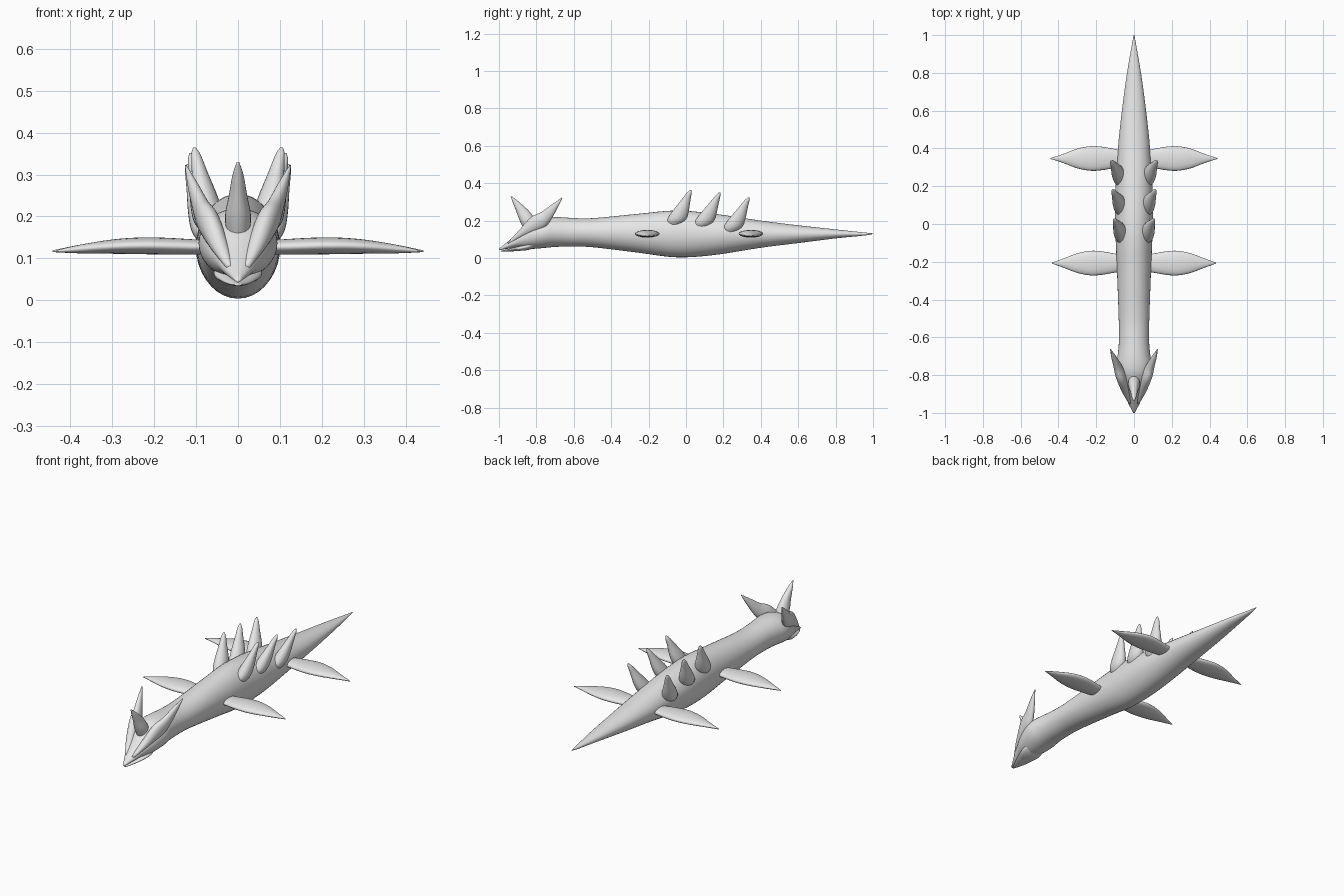
import bpy, bmesh, math
from mathutils import Vector

grey = bpy.data.materials.new("plain grey")
grey.diffuse_color = (0.8, 0.8, 0.8, 1)
X, Y, Z = Vector((1, 0, 0)), Vector((0, 1, 0)), Vector((0, 0, 1))


def smooth_path(pts, steps):
    """Catmull-Rom resampling of the section list."""
    pts = [Vector(p) for p in pts]
    p = [2 * pts[0] - pts[1]] + pts + [2 * pts[-1] - pts[-2]]
    out = []
    for i in range(1, len(p) - 2):
        a, b, c, d = p[i - 1:i + 3]
        for s in range(steps):
            t = s / steps
            out.append(0.5 * (2 * b + (c - a) * t + (2 * a - 5 * b + 4 * c - d) * t ** 2
                              + (3 * b - a - 3 * c + d) * t ** 3))
    return out + [pts[-1]]


def loft(name, sections, u, v, sides=24, steps=4, mirror=False):
    """Sections are (x, y, z, radius along u, radius along v)."""
    bm = bmesh.new()
    rings = []
    for s in smooth_path(sections, steps):
        c = Vector(s[:3])
        ru, rv = max(s[3], 0.001), max(s[4], 0.001)
        rings.append([bm.verts.new(c + u * ru * math.cos(a) + v * rv * math.sin(a))
                      for a in (2 * math.pi * k / sides for k in range(sides))])
    for r, q in zip(rings, rings[1:]):
        for k in range(sides):
            n = (k + 1) % sides
            bm.faces.new((r[k], r[n], q[n], q[k]))
    bm.faces.new(rings[0])
    bm.faces.new(rings[-1])
    bmesh.ops.recalc_face_normals(bm, faces=bm.faces)
    for f in bm.faces:
        f.smooth = True
    me = bpy.data.meshes.new(name)
    bm.to_mesh(me)
    bm.free()
    me.materials.append(grey)
    ob = bpy.data.objects.new(name, me)
    bpy.context.collection.objects.link(ob)
    if mirror:
        ob.modifiers.new("mirror", 'MIRROR')
    return ob


# body with head: y, bottom, top, half width
profile = [(-1.0, 0.042, 0.05, 0.004), (-0.95, 0.05, 0.09, 0.03), (-0.9, 0.055, 0.133, 0.052),
           (-0.85, 0.05, 0.178, 0.073), (-0.8, 0.05, 0.207, 0.088), (-0.75, 0.055, 0.218, 0.094),
           (-0.69, 0.06, 0.219, 0.086), (-0.62, 0.061, 0.215, 0.08), (-0.5, 0.058, 0.213, 0.081),
           (-0.25, 0.028, 0.237, 0.09), (-0.05, 0.004, 0.254, 0.098), (0.15, 0.016, 0.237, 0.1),
           (0.4, 0.055, 0.2, 0.085), (0.6, 0.08, 0.175, 0.064), (0.8, 0.105, 0.153, 0.037),
           (0.95, 0.12, 0.137, 0.011), (1.0, 0.128, 0.132, 0.002)]
loft("body", [(0, y, (b + t) / 2, w, (t - b) / 2) for y, b, t, w in profile], X, Z, 36)

# lower jaw, leaving a mouth slit
loft("lower_jaw", [(0, -0.99, 0.037, 0.006, 0.003), (0, -0.95, 0.041, 0.024, 0.007),
                   (0, -0.9, 0.05, 0.043, 0.012), (0, -0.84, 0.064, 0.058, 0.02),
                   (0, -0.78, 0.09, 0.05, 0.02)], X, Z)

# swept-back cheek horns growing out of the head sides
loft("cheek_horns", [(0.02, -0.95, 0.078, 0.008, 0.006), (0.045, -0.88, 0.13, 0.022, 0.022),
                     (0.07, -0.8, 0.185, 0.028, 0.045), (0.088, -0.75, 0.222, 0.021, 0.034),
                     (0.107, -0.705, 0.272, 0.013, 0.019), (0.125, -0.662, 0.322, 0.002, 0.002)],
     X, Vector((0, -0.7, 0.7)), mirror=True)

# nose horn leaning forward
loft("nose_horn", [(0, -0.83, 0.15, 0.026, 0.035), (0, -0.847, 0.2, 0.031, 0.042),
                   (0, -0.873, 0.25, 0.022, 0.035), (0, -0.91, 0.3, 0.013, 0.017),
                   (0, -0.935, 0.33, 0.003, 0.003)], X, Y)

# three pairs of back spikes
for i, (bx, by, tx, ty, tz) in enumerate([(0.068, -0.055, 0.104, 0.025, 0.365),
                                          (0.07, 0.09, 0.113, 0.18, 0.351),
                                          (0.074, 0.245, 0.12, 0.335, 0.325)]):
    shape = [(-0.12, 0.022, 0.03), (0.05, 0.034, 0.049), (0.3, 0.031, 0.045),
             (0.65, 0.019, 0.026), (0.9, 0.011, 0.013), (1, 0.003, 0.003)]
    bz = tz - 0.17
    loft(f"back_spikes_{i + 1}",
         [(bx + (tx - bx) * t, by + (ty - by) * t, bz + (tz - bz) * t, rx, ry)
          for t, rx, ry in shape], X, Y, mirror=True)

# front and rear flippers
for name, y, tip in [("front_flippers", -0.207, 0.435), ("rear_flippers", 0.347, 0.443)]:
    loft(name, [(0.05, y, 0.126, 0.042, 0.016), (0.1, y, 0.127, 0.05, 0.018),
                (0.17, y, 0.129, 0.062, 0.02), (0.23, y, 0.13, 0.065, 0.02),
                (0.3, y, 0.128, 0.052, 0.017), (0.38, y, 0.122, 0.022, 0.01),
                (tip, y, 0.117, 0.002, 0.002)], Y, Z, mirror=True)
